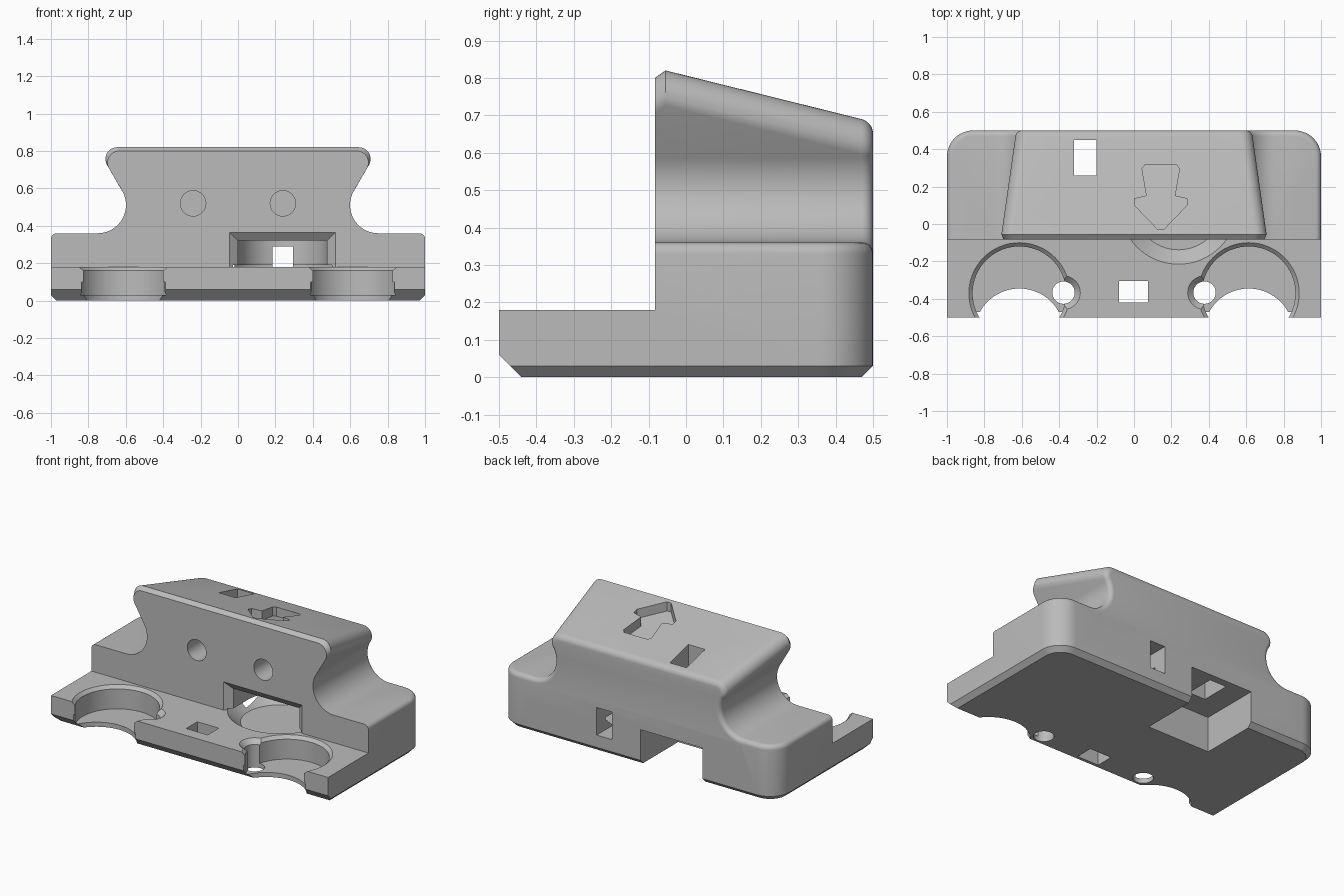
import bpy, bmesh
from math import sin, cos, pi, radians

cube = bpy.data.objects.get("Cube")
if cube:
    bpy.data.objects.remove(cube, do_unlink=True)

grey = bpy.data.materials.new("plain grey")
grey.use_nodes = True
grey.diffuse_color = (0.5, 0.5, 0.5, 1)
grey.node_tree.nodes["Principled BSDF"].inputs["Base Color"].default_value = (0.5, 0.5, 0.5, 1)


def loft(name, rings):
    """Closed solid through rings with equal point counts."""
    bm = bmesh.new()
    loops = [[bm.verts.new(p) for p in ring] for ring in rings]
    n = len(loops[0])
    for a, b in zip(loops, loops[1:]):
        for i in range(n):
            j = (i + 1) % n
            bm.faces.new((a[i], a[j], b[j], b[i]))
    bm.faces.new(loops[0])
    bm.faces.new(loops[-1])
    bmesh.ops.recalc_face_normals(bm, faces=bm.faces)
    mesh = bpy.data.meshes.new(name)
    bm.to_mesh(mesh)
    bm.free()
    mesh.materials.append(grey)
    ob = bpy.data.objects.new(name, mesh)
    bpy.context.collection.objects.link(ob)
    return ob


def arc(cx, cy, r, a0, a1, steps):
    angles = [radians(a0 + (a1 - a0) * i / steps) for i in range(steps + 1)]
    return [(cx + r * cos(a), cy + r * sin(a)) for a in angles]


def rect(x0, x1, y0, y1, z):
    return [(x0, y0, z), (x1, y0, z), (x1, y1, z), (x0, y1, z)]


def box(name, x0, x1, y0, y1, z0, z1):
    return loft(name, [rect(x0, x1, y0, y1, z0), rect(x0, x1, y0, y1, z1)])


def turned(name, x, y, levels, steps=64):
    """Round solid about a vertical axis from (z, radius) levels."""
    return loft(name, [[(px, py, z) for px, py in arc(x, y, r, 0, 360, steps)[:-1]]
                       for z, r in levels])


def combine(target, other, operation):
    mod = target.modifiers.new(other.name, "BOOLEAN")
    mod.operation = operation
    mod.solver = "EXACT"
    mod.object = other
    bpy.context.view_layer.objects.active = target
    bpy.ops.object.modifier_apply(modifier=mod.name)
    bpy.data.objects.remove(other, do_unlink=True)


FRONT = -0.083
EDGE = 0.03


# Lower block: rounded back corners, chamfered foot, rounded top edge
def plan(z, d):
    right = [(1 - d, -0.5)] + arc(0.86, 0.36, 0.14 - d, 0, 90, 12)
    return [(x, y, z) for x, y in right + [(-x, y) for x, y in reversed(right)]]


levels = [(0, EDGE), (EDGE, 0)]
for i in range(7):
    t = i / 6 * pi / 2
    levels.append((0.33 + EDGE * sin(t), EDGE * (1 - cos(t))))
body = loft("clamp_body", [plan(z, d) for z, d in levels])
combine(body, box("front_step", -2, 2, -1, FRONT, 0.18, 1), "DIFFERENCE")
wedge = [[(x, -0.6, 0.16), (x, -0.6, -0.1), (x, -0.34, -0.1)] for x in (-2, 2)]
combine(body, loft("front_chamfer", wedge), "DIFFERENCE")


# Upper rail: flared section, sloping top, rounded back edge
def top_z(y):
    return 0.82 - 0.248 * (y + 0.055)


def section(y, top, d):
    r = 0.063
    corner = 0.62 + (top - 0.586) * 0.577
    right = [(0.75, 0.2)] + arc(0.75, 0.511, 0.151 + d, 270, 150, 20)
    right += arc(corner - 1.732 * r, top - r, r - d, -30, 90, 12)
    return [(x, y, z) for x, z in right + [(-x, z) for x, z in reversed(right)]]


stations = [section(FRONT, 0.8, 0), section(-0.055, 0.82, 0)]
for i in range(7):
    t = i / 6 * pi / 2
    y = 0.47 + EDGE * sin(t)
    stations.append(section(y, top_z(y), EDGE * (1 - cos(t))))
combine(body, loft("upper_rail", stations), "UNION")

cuts = []
for side in (-1, 1):
    # Round seats, open front arcs, countersunk holes, front bores
    cuts.append(turned("round_seat", side * 0.613, -0.37,
                       [(0.03, 0.25), (0.16, 0.25), (0.18, 0.27), (0.22, 0.27)]))
    cuts.append(turned("seat_opening", side * 0.613, -0.586, [(-0.1, 0.241), (0.1, 0.241)]))
    cuts.append(turned("screw_hole", side * 0.377, -0.367,
                       [(-0.1, 0.06), (0.15, 0.06), (0.18, 0.09), (0.22, 0.09)], 32))
    cuts.append(loft("front_bore", [[(x, y, z) for x, z in arc(side * 0.24, 0.52, 0.068, 0, 360, 32)[:-1]]
                                    for y in (-0.2, 0.2)]))

# Front pocket with flared mouth and a dished floor
cuts.append(turned("pocket", 0.238, 0.1, [(0.11, 0.238), (0.32, 0.238)]))
cuts.append(turned("pocket_dish", 0.238, 0.1, [(0.11, 0.238), (0.18, 0.315), (0.19, 0.315)]))
cuts.append(box("pocket_mouth", 0, 0.476, -0.2, 0.1, 0.18, 0.32))
mouth = [[(0.238 - w, y, 0.18), (0.238 + w, y, 0.18), (0.238 + w, y, z), (0.238 - w, y, z)]
         for y, w, z in ((FRONT - 0.02, 0.31, 0.39), (FRONT + 0.035, 0.238, 0.32))]
cuts.append(loft("pocket_flare", mouth))

# Square openings
cuts.append(box("plate_slot", -0.08, 0.075, -0.42, -0.305, -0.1, 0.4))
cuts.append(box("back_window", 0.185, 0.295, 0.2, 0.7, 0.11, 0.29))
cuts.append(box("back_notch", -0.47, -0.02, 0.11, 0.7, -0.1, 0.23))
cuts.append(box("top_slot", -0.32, -0.2, 0.26, 0.45, 0.1, 1))

# Arrow recess following the sloping top
half = [(0.015, -0.03), (0.14, 0.1), (0.14, 0.135), (0.075, 0.15), (0.1, 0.295), (0.085, 0.315)]
outline = half + [(-x, y) for x, y in reversed(half)]
cuts.append(loft("arrow_recess", [[(0.143 + x, y, top_z(y) + h) for x, y in outline]
                                  for h in (-0.06, 0.1)]))

for cutter in cuts:
    combine(body, cutter, "DIFFERENCE")

bpy.ops.object.select_all(action="DESELECT")
body.select_set(True)
bpy.context.view_layer.objects.active = body
bpy.ops.object.shade_smooth_by_angle(angle=radians(25))
